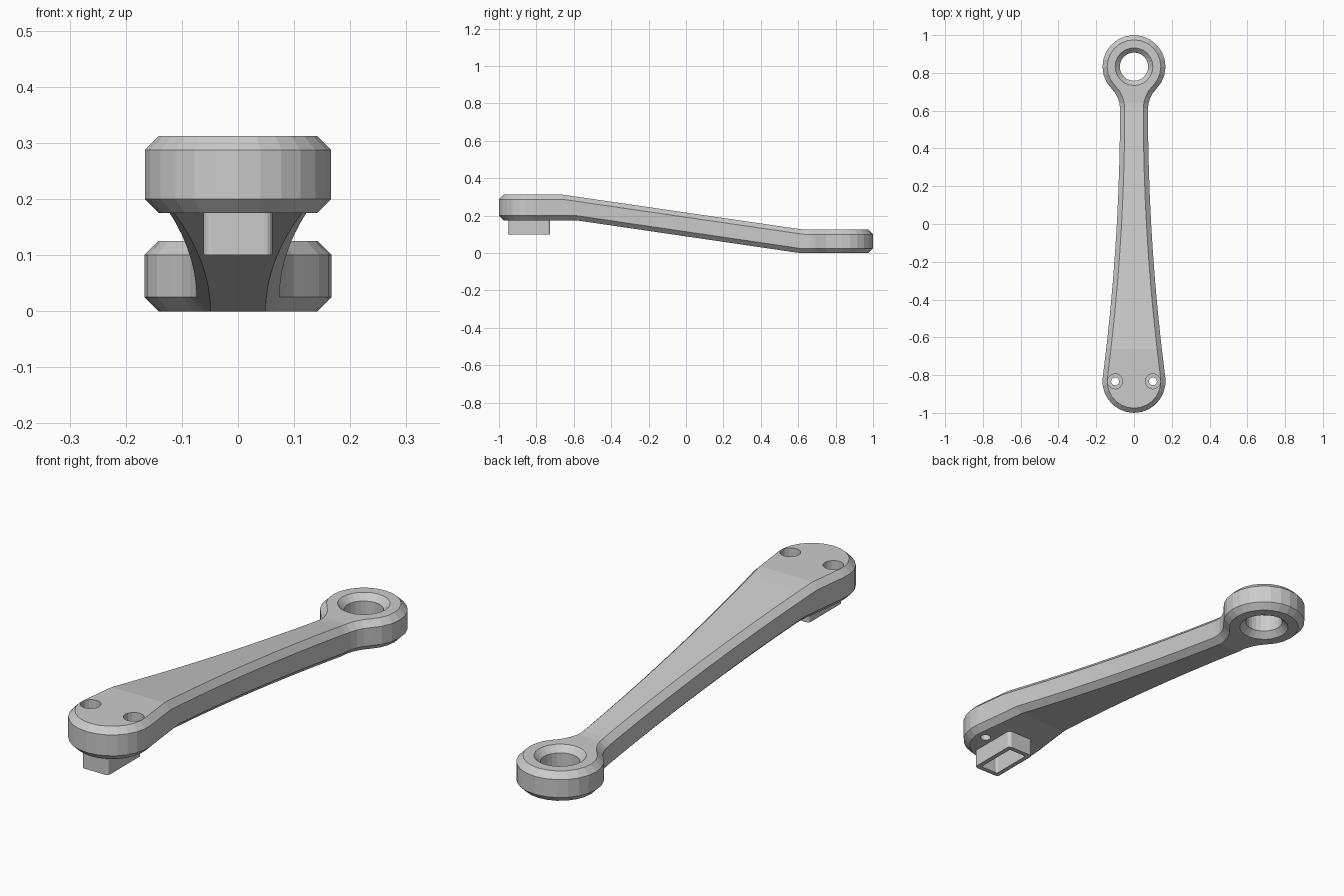
import bpy, bmesh
from math import sin, cos, pi, radians, hypot

if "Cube" in bpy.data.objects:
    bpy.data.objects.remove(bpy.data.objects["Cube"])

R, CY, CH = 0.167, 0.833, 0.025      # end radius, end centre, chamfer


def to_object(name, bm):
    bmesh.ops.recalc_face_normals(bm, faces=bm.faces)
    mesh = bpy.data.meshes.new(name)
    bm.to_mesh(mesh)
    bm.free()
    obj = bpy.data.objects.new(name, mesh)
    bpy.context.collection.objects.link(obj)
    return obj


def arc(cx, cy, r, a0, a1, n):
    return [(cx + r * cos(radians(a0 + (a1 - a0) * i / n)),
             cy + r * sin(radians(a0 + (a1 - a0) * i / n))) for i in range(n + 1)]


def ramp(y, y0, z0, y1, z1):
    t = min(1, max(0, (y - y0) / (y1 - y0)))
    return z0 + (z1 - z0) * t


def top(y):
    return ramp(y, -0.66, 0.3125, 0.63, 0.125)


def bottom(y):
    return ramp(y, -0.585, 0.175, 0.61, 0.0)


def lathe(name, profile, x, y, segs):
    bm = bmesh.new()
    rings = [[bm.verts.new((x + r * cos(2 * pi * i / segs), y + r * sin(2 * pi * i / segs), z))
              for i in range(segs)] for r, z in profile]
    for a, b in zip(rings, rings[1:]):
        for i in range(segs):
            j = (i + 1) % segs
            bm.faces.new((a[i], a[j], b[j], b[i]))
    bm.faces.new(rings[0])
    bm.faces.new(rings[-1])
    return to_object(name, bm)


def rounded_block(name, hx, y0, y1, z0, z1, radius):
    bm = bmesh.new()
    bmesh.ops.create_cube(bm, size=1)
    for v in bm.verts:
        v.co = (v.co.x * 2 * hx, (y0 + y1) / 2 + v.co.y * (y1 - y0),
                (z0 + z1) / 2 + v.co.z * (z1 - z0))
    upright = [e for e in bm.edges if abs(e.verts[0].co.z - e.verts[1].co.z) > 0.01]
    bmesh.ops.bevel(bm, geom=upright, offset=radius, segments=4, profile=0.5, affect='EDGES')
    return to_object(name, bm)


def combine(target, tool, operation):
    mod = target.modifiers.new(tool.name, 'BOOLEAN')
    mod.operation, mod.solver, mod.object = operation, 'EXACT', tool
    bpy.context.view_layer.objects.active = target
    bpy.ops.object.modifier_apply(modifier=mod.name)
    bpy.data.objects.remove(tool)


# Right half of the outline, from front tip to back tip
half = arc(0, -CY, R, -90, 7.4, 7)
for y in [-0.66, -0.585] + [-0.45 + 0.15 * i for i in range(7)] + [0.53]:
    half.append((0.074 + 0.0453 * (0.61 - y) ** 2, y))
half += arc(0.221, 0.61, 0.147, 180, 134.7, 4)
half += arc(0, CY, R, -45.3, 90, 9)[1:]
n = len(half)

# Same outline moved inwards for the chamfers
inset = []
for i, (x, y) in enumerate(half):
    if i in (0, n - 1):
        inset.append((0, y + (CH if i == 0 else -CH)))
        continue
    dx, dy = half[i + 1][0] - half[i - 1][0], half[i + 1][1] - half[i - 1][1]
    d = hypot(dx, dy)
    inset.append((x - CH * dy / d, y + CH * dx / d))


def full(points):
    return points + [(-x, y) for x, y in points[-2:0:-1]]


# Arm body: four outline loops lofted, flat caps bridged left to right
bm = bmesh.new()
outer, inner = full(half), full(inset)
loops = [[bm.verts.new((x, y, bottom(y))) for x, y in inner],
         [bm.verts.new((x, y, bottom(y) + CH)) for x, y in outer],
         [bm.verts.new((x, y, top(y) - CH)) for x, y in outer],
         [bm.verts.new((x, y, top(y))) for x, y in inner]]
m = len(outer)
for a, b in zip(loops, loops[1:]):
    for i in range(m):
        j = (i + 1) % m
        bm.faces.new((a[i], a[j], b[j], b[i]))
for loop in (loops[0], loops[3]):
    for i in range(n - 1):
        quad = [loop[i], loop[i + 1], loop[(m - i - 1) % m], loop[(m - i) % m]]
        bm.faces.new(list(dict.fromkeys(quad)))
arm = to_object("lever_arm", bm)

# Hollow peg under the front end
combine(arm, rounded_block("peg", 0.0615, -0.948, -0.726, 0.1, 0.2, 0.014), 'UNION')
combine(arm, rounded_block("peg_pocket", 0.042, -0.928, -0.746, 0.05, 0.18, 0.008), 'DIFFERENCE')

# Chamfered eye at the back end
combine(arm, lathe("eye_hole", [(0.11, -0.01), (0.075, 0.025), (0.075, 0.1), (0.11, 0.135)],
                   0, CY, 24), 'DIFFERENCE')

# Counterbored screw holes at the front end
for side in (-1, 1):
    combine(arm, lathe("screw_hole", [(0.021, 0.15), (0.021, 0.225), (0.04, 0.225), (0.04, 0.35)],
                       side * 0.1, -CY, 16), 'DIFFERENCE')
